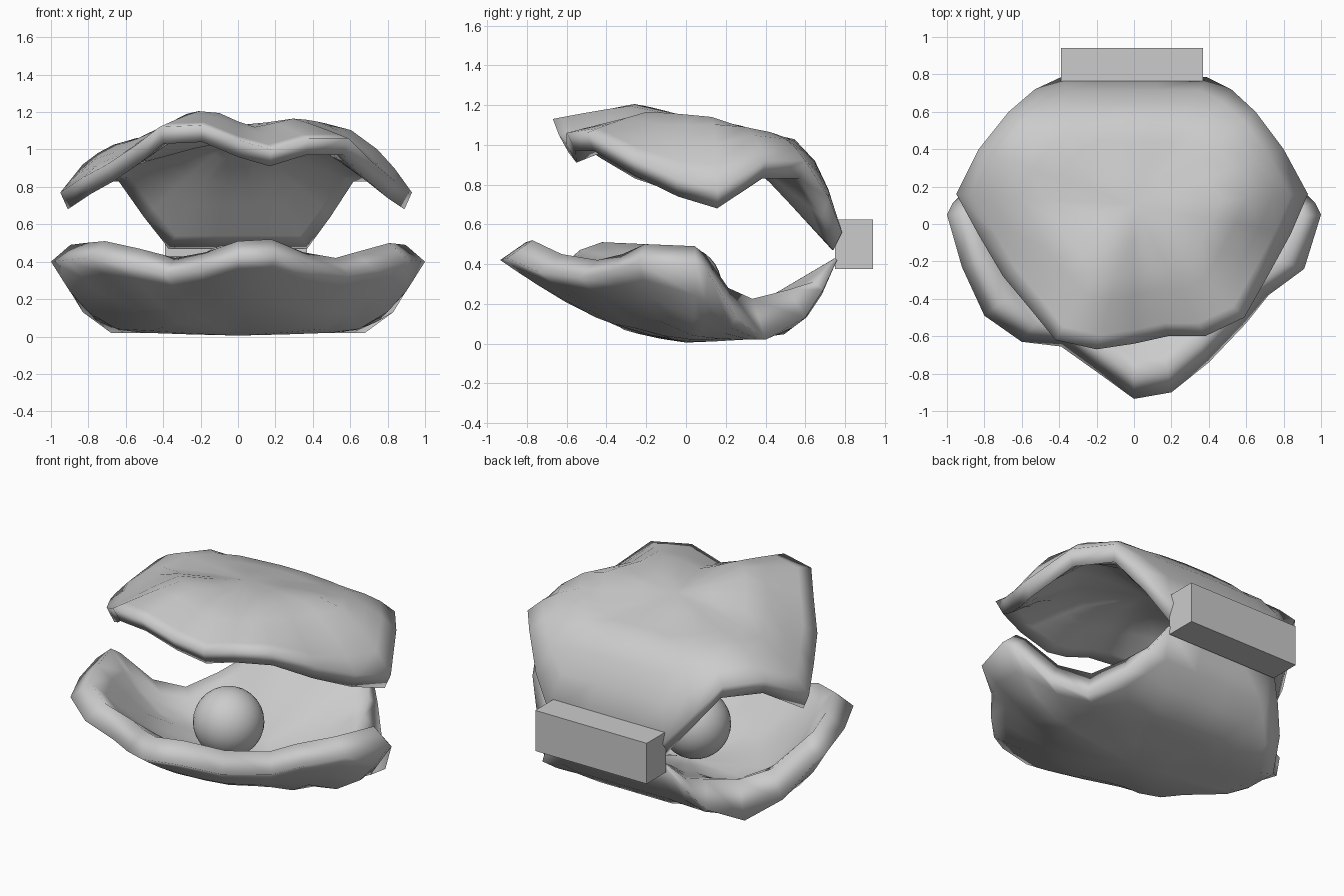
import bpy, bmesh
from mathutils import Vector

cube = bpy.data.objects.get("Cube")
if cube:
    bpy.data.objects.remove(cube, do_unlink=True)

grey = bpy.data.materials.new("shell_grey")
grey.use_nodes = True
colour = (0.6, 0.6, 0.6, 1)
grey.diffuse_color = colour
grey.node_tree.nodes["Principled BSDF"].inputs["Base Color"].default_value = colour

MID = 0.5  # fraction of the way from crown to rim where the bowl starts to curl
STEPS = (0.25, MID, 0.65, 0.8, 0.9, 1)


def finish(obj, name):
    obj.name = name
    obj.data.materials.append(grey)


def curl(t, crown, mid, edge, power):
    """Height of the bowl at fraction t between crown and rim."""
    if t <= MID:
        return crown + (mid - crown) * (t / MID) ** 1.3
    return mid + (edge - mid) * ((t - MID) / (1 - MID)) ** power


def bowl(bm, centre, rim):
    """Crown vertex and rings of vertices out to the rim."""
    rings = []
    for t in STEPS:
        ring = []
        for edge, mid, power in rim:
            p = centre.lerp(edge, t)
            p.z = curl(t, centre.z, mid, edge.z, power)
            ring.append(bm.verts.new(p))
        rings.append(ring)
    return bm.verts.new(centre), rings


def shell(name, crown, points, power, slope, inset, rise, fade):
    """Closed shell: outer bowl and flatter inner bowl joined at a wavy lip."""
    centre = Vector(crown)
    inner_centre = centre + Vector((0, 0, rise * 0.9))
    outer, inner = [], []
    for x, y, z, mid in points:
        edge = Vector((x, y, z))
        bend = min(2.6, max(1.15, power + slope * y))
        outer.append((edge, mid, bend))
        # The lip thins out towards the hinge when fade is set
        k = min(1, max(0.05, (0.78 - y) / fade)) if fade else 1
        inward = Vector((centre.x - x, centre.y - y, 0)).normalized()
        inward.x *= 0.8
        # The lip is thicker where the rim dips into a low notch
        notch = max(0, 0.25 - z) * 0.5
        lip = edge + inward * inset * k + Vector((0, 0, rise * k + notch))
        back = y > 0.5
        inner_mid = mid + (0.3 if back else 0.15) * (lip.z - mid) + rise * 0.65
        inner.append((lip, inner_mid, 1 if back else max(1.1, bend * 0.8)))
    bm = bmesh.new()
    outer_tip, outer_rings = bowl(bm, centre, outer)
    inner_tip, inner_rings = bowl(bm, inner_centre, inner)
    rings = outer_rings + inner_rings[::-1]
    n = len(points)
    for i in range(n):
        j = (i + 1) % n
        bm.faces.new((outer_tip, rings[0][j], rings[0][i]))
        bm.faces.new((inner_tip, rings[-1][i], rings[-1][j]))
        for a, b in zip(rings, rings[1:]):
            bm.faces.new((a[i], a[j], b[j], b[i]))
    bmesh.ops.recalc_face_normals(bm, faces=bm.faces)
    for face in bm.faces:
        face.smooth = True
    mesh = bpy.data.meshes.new(name)
    bm.to_mesh(mesh)
    bm.free()
    obj = bpy.data.objects.new(name, mesh)
    bpy.context.collection.objects.link(obj)
    finish(obj, name)


# Rims run from the hinge round the front: x, y, rim height, bowl height
upper_rim = [
    (.13, .785, .56, 1.05), (.39, .785, .56, 1.04), (.52, .72, .73, 1.05),
    (.65, .6, .92, 1.07), (.8, .4, .92, 1.1), (.93, .16, .77, 1.14),
    (.84, -.05, .83, 1.15), (.72, -.27, .93, 1.16), (.59, -.5, 1.06, 1.165),
    (.38, -.6, 1.06, 1.14), (.18, -.6, 1.0, 1.12), (0, -.64, 1.05, 1.15),
    (-.2, -.67, 1.13, 1.195), (-.42, -.62, 1.12, 1.205),
    (-.55, -.46, 1.02, 1.19), (-.7, -.28, .92, 1.15), (-.83, -.06, .85, 1.1),
    (-.95, .16, .77, 1.06), (-.83, .4, .92, 1.07), (-.67, .6, .92, 1.06),
    (-.53, .72, .73, 1.05), (-.39, .785, .56, 1.04), (-.13, .785, .56, 1.05),
]
lower_rim = [
    (.13, .76, .42, .03), (.38, .76, .42, .03), (.47, .69, .27, .03),
    (.56, .6, .13, .02), (.68, .4, .02, .02), (.83, .25, .13, .02),
    (.97, .11, .36, .02), (1, .05, .4, .02), (.91, -.24, .41, .04),
    (.72, -.38, .36, .06), (.6, -.53, .33, .08), (.4, -.74, .36, .1),
    (.2, -.9, .43, .13), (0, -.935, .42, .14), (-.2, -.79, .36, .11),
    (-.39, -.655, .33, .08), (-.6, -.63, .38, .07), (-.8, -.49, .42, .05),
    (-.92, -.23, .41, .03), (-1, .05, .4, .02), (-.97, .11, .36, .02),
    (-.83, .25, .13, .02), (-.68, .4, .02, .02), (-.56, .6, .13, .02),
    (-.47, .69, .27, .03), (-.38, .76, .42, .03), (-.13, .76, .42, .03),
]
shell("upper_shell", (0, .1, 1.13), upper_rim, 1.6, 2, .05, -.09, 0)
shell("lower_shell", (0, 0, .005), lower_rim, 2.2, 4, .13, .09, .2)

# Pearl resting inside the lower shell
bpy.ops.mesh.primitive_uv_sphere_add(segments=32, ring_count=16, radius=.2,
                                     location=(-.05, -.02, .29))
finish(bpy.context.object, "pearl")
bpy.ops.object.shade_smooth()

# Hinge block joining the shells at the back
bpy.ops.mesh.primitive_cube_add(size=1, location=(-.01, .845, .5))
bpy.context.object.scale = (.76, .19, .25)
finish(bpy.context.object, "hinge")
